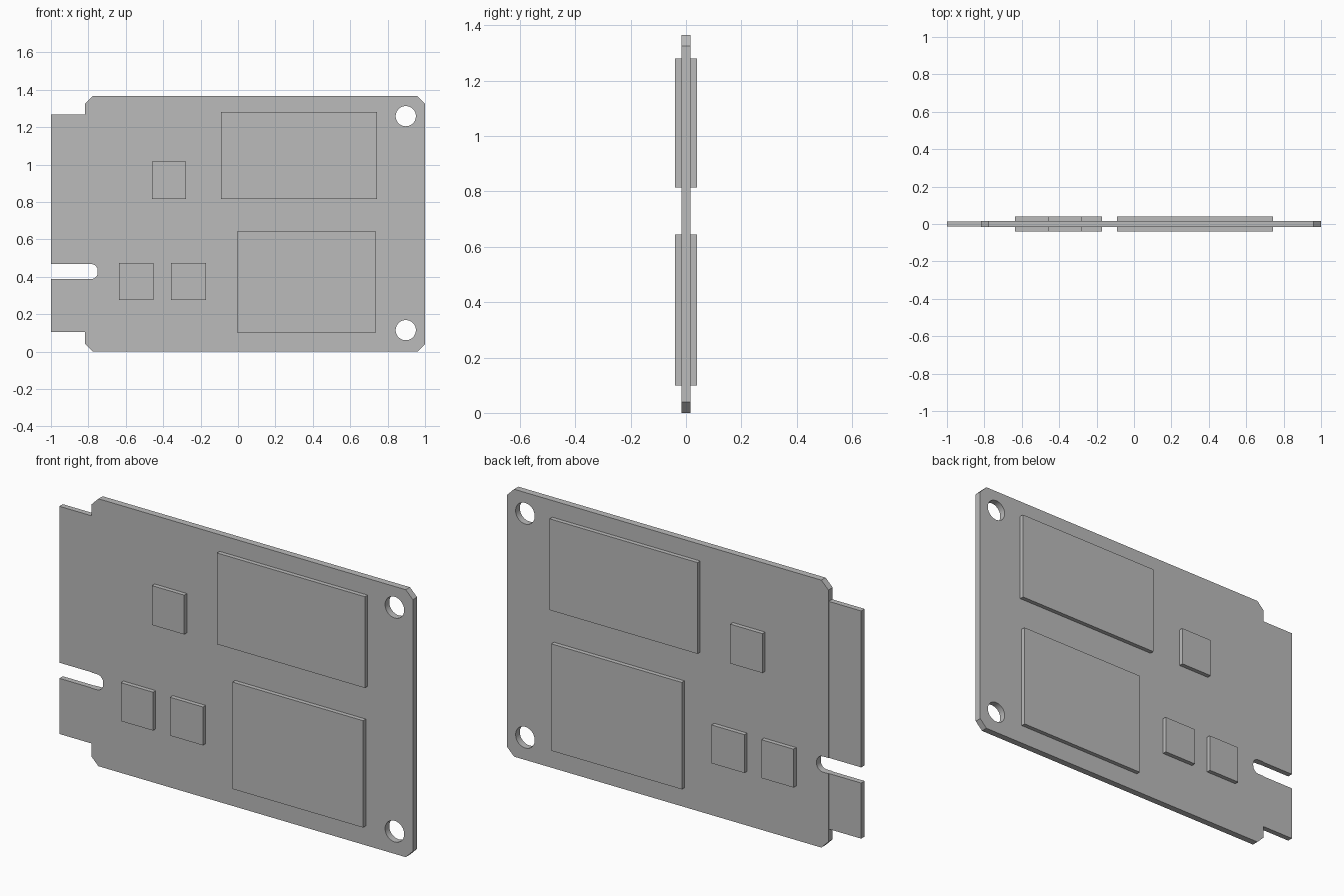
import bpy
import math

cube = bpy.data.objects.get("Cube")
if cube:
    bpy.data.objects.remove(cube, do_unlink=True)

grey = bpy.data.materials.new("plain grey")
grey.use_nodes = True
grey.diffuse_color = (0.5, 0.5, 0.5, 1)
grey.node_tree.nodes["Principled BSDF"].inputs["Base Color"].default_value = (0.5, 0.5, 0.5, 1)

BOARD_HALF, TAB_HALF, CHIP_HALF = 0.017, 0.014, 0.039
LEFT, RIGHT, TOP, CUT = -0.817, 1.0, 1.366, 0.04
SLOT_LOW, SLOT_HIGH, SLOT_END, SLOT_R = 0.388, 0.468, -0.75, 0.035


def arc(cx, cz, r, start, end, steps):
    """Points along an arc, angles in degrees."""
    angles = [math.radians(start + (end - start) * i / steps) for i in range(steps + 1)]
    return [(cx + r * math.cos(a), cz + r * math.sin(a)) for a in angles]


def plate(name, loops, half):
    """Flat plate standing in the xz plane; further loops are holes."""
    curve = bpy.data.curves.new(name, "CURVE")
    curve.dimensions = "2D"
    curve.fill_mode = "BOTH"
    curve.extrude = half
    for loop in loops:
        spline = curve.splines.new("POLY")
        spline.points.add(len(loop) - 1)
        for point, (x, z) in zip(spline.points, loop):
            point.co = (x, z, 0, 1)
        spline.use_cyclic_u = True
    obj = bpy.data.objects.new(name, curve)
    obj.rotation_euler.x = math.pi / 2
    bpy.context.collection.objects.link(obj)
    bpy.ops.object.select_all(action="DESELECT")
    obj.select_set(True)
    bpy.context.view_layer.objects.active = obj
    bpy.ops.object.convert(target="MESH")
    obj = bpy.context.object
    obj.data.materials.clear()
    obj.data.materials.append(grey)
    bpy.ops.object.shade_smooth_by_angle(angle=math.radians(30))
    return obj


def box(name, x0, x1, z0, z1, half):
    """Block centred on the board plane."""
    bpy.ops.mesh.primitive_cube_add(size=1, location=((x0 + x1) / 2, 0, (z0 + z1) / 2))
    obj = bpy.context.object
    obj.name = name
    obj.scale = (x1 - x0, 2 * half, z1 - z0)
    bpy.ops.object.transform_apply(location=False, rotation=False, scale=True)
    obj.data.materials.append(grey)


# Board with chamfered corners, rounded key slot and two mounting holes
outline = [(LEFT, CUT), (LEFT + CUT, 0), (RIGHT - CUT, 0), (RIGHT, CUT),
           (RIGHT, TOP - CUT), (RIGHT - CUT, TOP), (LEFT + CUT, TOP), (LEFT, TOP - CUT)]
slot_x = SLOT_END - SLOT_R
outline += [(LEFT, SLOT_HIGH)]
outline += arc(slot_x, SLOT_HIGH - SLOT_R, SLOT_R, 90, 0, 8)
outline += arc(slot_x, SLOT_LOW + SLOT_R, SLOT_R, 0, -90, 8)
outline += [(LEFT, SLOT_LOW)]
holes = [arc(0.897, z, 0.054, 0, 352.5, 47) for z in (0.115, 1.259)]
plate("board", [outline] + holes, BOARD_HALF)

# Thinner edge connector on both sides of the slot
box("connector_tab_upper", -1, LEFT + 0.01, SLOT_HIGH, 1.267, TAB_HALF)
box("connector_tab_lower", -1, LEFT + 0.01, 0.104, SLOT_LOW, TAB_HALF)

# Chips, standing out equally on the front and back
chips = {
    "large_chip_upper": (-0.092, 0.744, 0.815, 1.281),
    "large_chip_lower": (-0.004, 0.734, 0.099, 0.645),
    "small_chip_upper": (-0.459, -0.277, 0.815, 1.016),
    "small_chip_outer": (-0.635, -0.453, 0.277, 0.473),
    "small_chip_inner": (-0.357, -0.171, 0.277, 0.473),
}
for name, extent in chips.items():
    box(name, *extent, CHIP_HALF)
